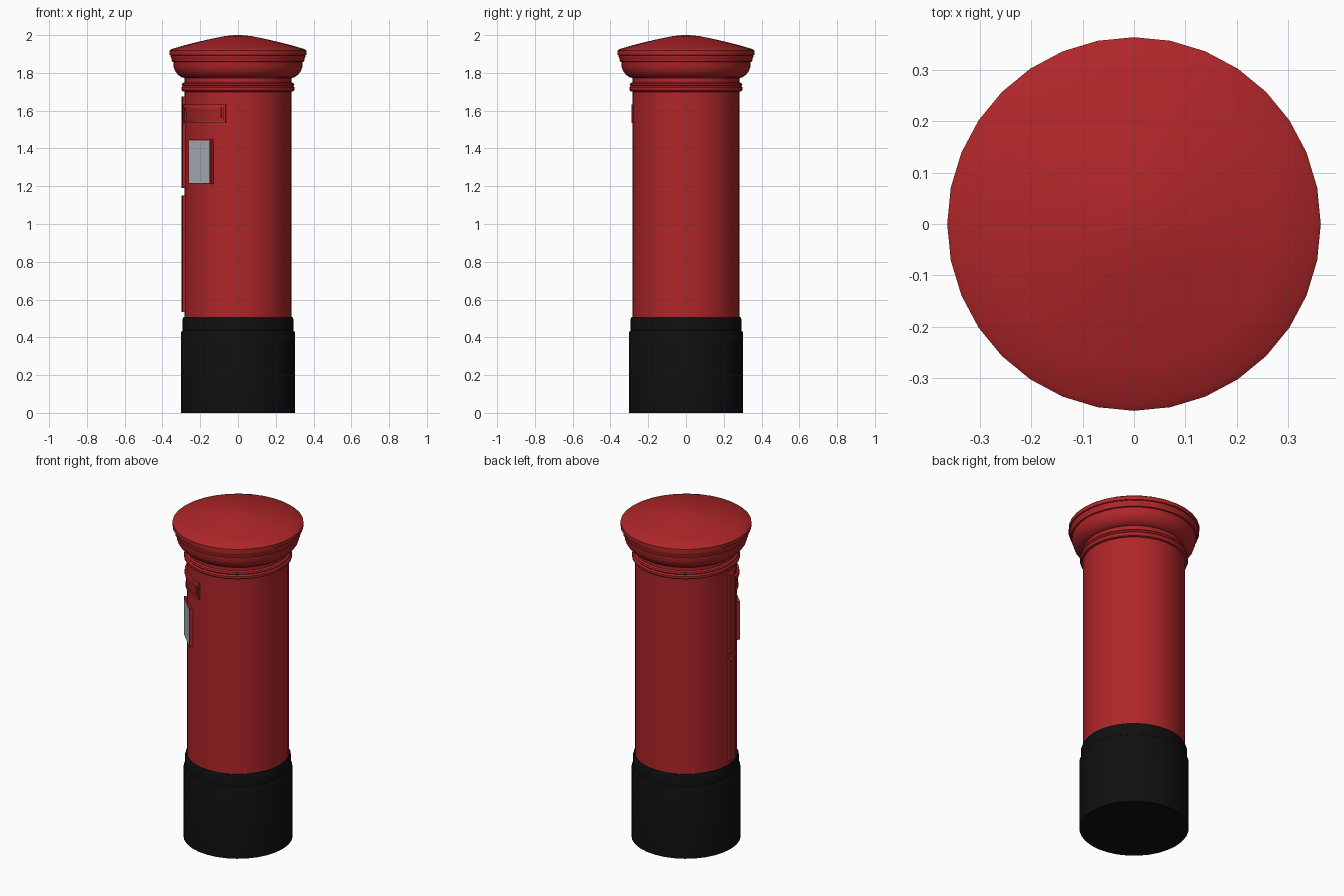
import bpy, bmesh, math

if "Cube" in bpy.data.objects:
    bpy.data.objects.remove(bpy.data.objects["Cube"])

SIDES = 32
FRONT = 225  # the fittings face the front-left diagonal (degrees from +x)


def material(name, rgb):
    m = bpy.data.materials.new(name)
    m.diffuse_color = (*rgb, 1)
    m.use_nodes = True
    m.node_tree.nodes["Principled BSDF"].inputs["Base Color"].default_value = m.diffuse_color
    return m


RED = material("post_red", (0.43, 0.019, 0.022))
BLACK = material("base_black", (0.005, 0.005, 0.005))
GREY = material("notice_grey", (0.42, 0.46, 0.50))


def finish(name, bm, mat, angle=30):
    bmesh.ops.recalc_face_normals(bm, faces=bm.faces[:])
    me = bpy.data.meshes.new(name)
    bm.to_mesh(me)
    bm.free()
    me.materials.append(mat)
    ob = bpy.data.objects.new(name, me)
    bpy.context.collection.objects.link(ob)
    bpy.ops.object.select_all(action='DESELECT')
    ob.select_set(True)
    bpy.context.view_layer.objects.active = ob
    bpy.ops.object.shade_smooth_by_angle(angle=math.radians(angle))
    return ob


def lathe(name, profile, mat):
    """Closed turned solid from (radius, height) points."""
    bm = bmesh.new()
    rings = []
    for r, z in profile:
        rings.append([bm.verts.new((r * math.cos(2 * math.pi * i / SIDES),
                                    r * math.sin(2 * math.pi * i / SIDES), z))
                      for i in range(SIDES)])
    for a, b in zip(rings, rings[1:]):
        for i in range(SIDES):
            j = (i + 1) % SIDES
            bm.faces.new((a[i], a[j], b[j], b[i]))
    bm.faces.new(rings[0])
    bm.faces.new(rings[-1])
    return finish(name, bm, mat)


def arc_block(name, a0, a1, z0, z1, r_low, r_top, mat, r_in=0.27, n=8):
    """Block wrapped round the body between two angles."""
    bm = bmesh.new()
    rows = []
    for i in range(n + 1):
        a = math.radians(a0 + (a1 - a0) * i / n)
        c, s = math.cos(a), math.sin(a)
        rows.append([bm.verts.new((r * c, r * s, z)) for r, z in
                     ((r_in, z0), (r_low, z0), (r_top, z1), (r_in, z1))])
    for a, b in zip(rows, rows[1:]):
        for k in range(4):
            m = (k + 1) % 4
            bm.faces.new((a[k], a[m], b[m], b[k]))
    bm.faces.new(rows[0])
    bm.faces.new(rows[-1])
    return finish(name, bm, mat)


def flat_block(name, angle, d0, d1, half, z0, z1, mat):
    """Flat box standing off the axis from d0 to d1 in one direction."""
    a = math.radians(angle)
    bm = bmesh.new()
    bmesh.ops.create_cube(bm, size=1)
    for v in bm.verts:
        d = (d0 + d1) / 2 + v.co.x * (d1 - d0)
        t = v.co.y * 2 * half
        z = (z0 + z1) / 2 + v.co.z * (z1 - z0)
        v.co = (d * math.cos(a) - t * math.sin(a),
                d * math.sin(a) + t * math.cos(a), z)
    return finish(name, bm, mat)


# Stepped black base
lathe("base", [(0.303, 0), (0.303, 0.42), (0.300, 0.43), (0.294, 0.435),
               (0.294, 0.495), (0.288, 0.508), (0.27, 0.508)], BLACK)

# Column with the double neck ring
lathe("body", [(0.283, 0.50), (0.283, 1.70), (0.294, 1.703), (0.300, 1.712),
               (0.300, 1.722), (0.292, 1.73), (0.298, 1.737), (0.294, 1.745),
               (0.283, 1.75), (0.283, 1.79)], RED)

# Cap: curved cornice, stepped rim, shallow dome
lathe("cap", [(0.278, 1.772), (0.297, 1.776), (0.318, 1.79), (0.333, 1.81),
              (0.341, 1.832), (0.342, 1.858), (0.350, 1.86), (0.352, 1.875),
              (0.357, 1.885), (0.357, 1.893), (0.363, 1.895), (0.363, 1.918),
              (0.352, 1.926), (0.28, 1.947), (0.20, 1.967), (0.13, 1.983),
              (0.07, 1.995), (0.03, 1.999), (0.004, 2.0)], RED)

# Letter slot: hood, sill, end bars and sloping flap
arc_block("slot_hood", FRONT - 32, FRONT + 32, 1.613, 1.632, 0.297, 0.294, RED)
arc_block("slot_sill", FRONT - 32, FRONT + 32, 1.535, 1.546, 0.292, 0.290, RED)
for side, label in ((-1, "left"), (1, "right")):
    a = FRONT + side * 30.7
    arc_block("slot_end_" + label, a - 1.3, a + 1.3, 1.535, 1.632,
              0.295, 0.295, RED, n=1)
arc_block("slot_flap", FRONT - 27, FRONT + 27, 1.546, 1.613, 0.285, 0.293, RED)

# Notice frame with the grey card
flat_block("notice_frame", FRONT, 0.25, 0.288, 0.084, 1.213, 1.448, RED)
flat_block("notice_card", FRONT, 0.28, 0.290, 0.078, 1.218, 1.443, GREY)

# Door edge strips
for z0, z1, label in ((0.535, 1.15, "lower"), (1.19, 1.675, "upper")):
    arc_block("door_strip_" + label, 180, 190, z0, z1, 0.298, 0.298, RED, n=2)
